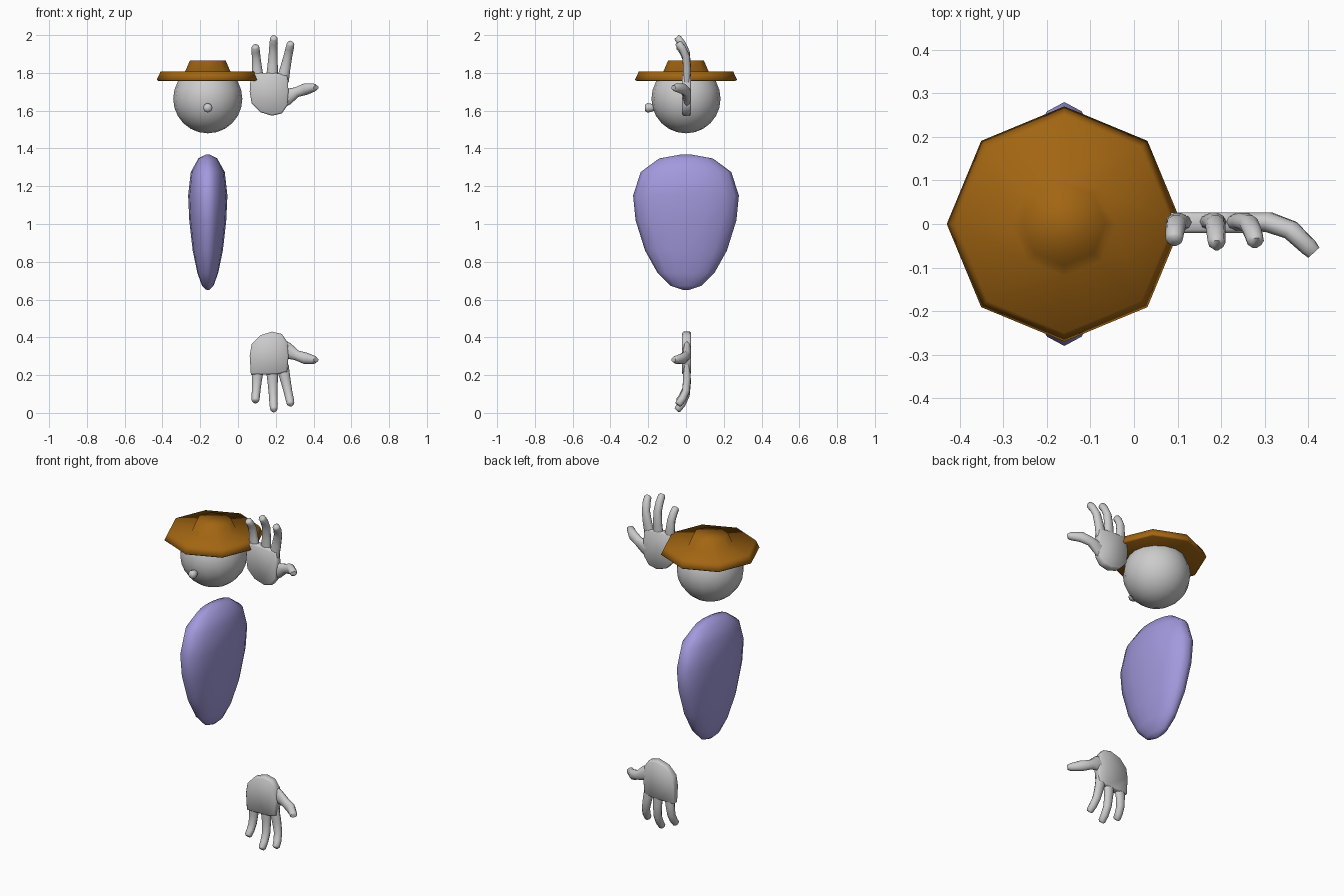
import bpy, bmesh, math
from mathutils import Vector

if "Cube" in bpy.data.objects:
    bpy.data.objects.remove(bpy.data.objects["Cube"])

CX = -0.16  # axis of head, hat and body


def loft(bm, rings):
    """Skin a list of equal-length point rings and cap both ends."""
    vs = [[bm.verts.new(p) for p in r] for r in rings]
    n = len(vs[0])
    for a, b in zip(vs, vs[1:]):
        for i in range(n):
            j = (i + 1) % n
            bm.faces.new((a[i], a[j], b[j], b[i]))
    bm.faces.new(vs[0][::-1])
    bm.faces.new(vs[-1])


def finish(name, bm, mat=None, angle=60):
    bmesh.ops.remove_doubles(bm, verts=bm.verts, dist=1e-5)
    bmesh.ops.recalc_face_normals(bm, faces=bm.faces)
    me = bpy.data.meshes.new(name)
    bm.to_mesh(me)
    bm.free()
    ob = bpy.data.objects.new(name, me)
    bpy.context.collection.objects.link(ob)
    if mat:
        me.materials.append(mat)
    bpy.ops.object.select_all(action='DESELECT')
    ob.select_set(True)
    bpy.context.view_layer.objects.active = ob
    bpy.ops.object.shade_smooth_by_angle(angle=math.radians(angle))
    return ob


def material(name, rgb):
    m = bpy.data.materials.new(name)
    m.diffuse_color = (*rgb, 1)
    m.use_nodes = True
    m.node_tree.nodes["Principled BSDF"].inputs["Base Color"].default_value = m.diffuse_color
    return m


def ellipse(rx, ry, z, n):
    return [(CX + rx * math.cos(2 * math.pi * i / n),
             ry * math.sin(2 * math.pi * i / n), z) for i in range(n)]


brown = material("hat_brown", (0.36, 0.13, 0.006))
violet = material("body_violet", (0.36, 0.32, 0.72))

# Hat: octagonal brim and crown
bm = bmesh.new()
loft(bm, [ellipse(r, r, z, 8) for r, z in
          [(0.262, 1.758), (0.27, 1.764), (0.25, 1.807), (0.12, 1.807), (0.095, 1.865)]])
finish("hat", bm, brown, 75)

# Head
bm = bmesh.new()
bmesh.ops.create_uvsphere(bm, u_segments=16, v_segments=12, radius=0.183)
bmesh.ops.translate(bm, verts=bm.verts, vec=(CX, 0, 1.663))
finish("head", bm)

# Nose: short stub with a rounded end
bm = bmesh.new()
loft(bm, [[(CX + r * math.cos(k * math.pi / 4), y, 1.615 + r * math.sin(k * math.pi / 4))
           for k in range(8)]
          for r, y in [(0.014, -0.165), (0.022, -0.185), (0.025, -0.205), (0.015, -0.218)]])
finish("nose", bm)

# Body: flattened egg, (half width x, half depth y, z)
bm = bmesh.new()
loft(bm, [ellipse(rx, ry, z, 16) for rx, ry, z in
          [(0.006, 0.012, 0.65), (0.03, 0.08, 0.672), (0.055, 0.15, 0.74), (0.08, 0.217, 0.86),
           (0.098, 0.267, 1.02), (0.104, 0.28, 1.15), (0.09, 0.24, 1.275), (0.05, 0.142, 1.347),
           (0.008, 0.02, 1.369)]])
finish("body", bm, violet)


def digit(bm, stations):
    """Sweep a rounded section along stations (x, y, z, half width, half thickness)."""
    pts = [Vector(s[:3]) for s in stations]
    rings = []
    for i, s in enumerate(stations):
        t = (pts[min(i + 1, len(pts) - 1)] - pts[max(i - 1, 0)]).normalized()
        side = t.cross(Vector((0, 1, 0))).normalized()
        deep = side.cross(t)
        rings.append([pts[i] + side * s[3] * math.cos(a) + deep * s[4] * math.sin(a)
                      for a in [k * math.pi / 5 for k in range(10)]])
    loft(bm, rings)


PALM = [(0.068, 1.80), (0.062, 1.70), (0.072, 1.64), (0.118, 1.592), (0.18, 1.573),
        (0.232, 1.585), (0.262, 1.628), (0.268, 1.70), (0.26, 1.785), (0.21, 1.798),
        (0.14, 1.80)]
# Fingers: base x, base z, tip x, tip z
FINGERS = [(0.105, 1.76, 0.092, 1.943), (0.18, 1.76, 0.19, 1.99), (0.235, 1.755, 0.28, 1.96)]
CURL = [(0, 0.004, 0.034, 0.02), (0.35, 0.006, 0.027, 0.021), (0.65, 0.0, 0.023, 0.021),
        (0.85, -0.022, 0.022, 0.021), (0.97, -0.043, 0.020, 0.02), (1, -0.049, 0.012, 0.016)]


def hand(name, flip):
    bm = bmesh.new()
    # Palm slab
    loft(bm, [[(0.165 + (x - 0.165) * s, y, 1.69 + (z - 1.69) * s) for x, z in PALM]
              for s, y in [(0.93, -0.021), (1, -0.013), (1, 0.02), (0.95, 0.026)]])
    # Three curled fingers
    for x0, z0, x1, z1 in FINGERS:
        digit(bm, [(x0 + (x1 - x0) * f, y * (z1 - z0) / 0.23, z0 + (z1 - z0) * f, w, t)
                   for f, y, w, t in CURL])
    # Thumb
    digit(bm, [(0.22, 0.004, 1.665, 0.058, 0.021), (0.265, 0.006, 1.675, 0.042, 0.022),
               (0.31, 0.004, 1.698, 0.027, 0.024), (0.36, -0.014, 1.715, 0.031, 0.023),
               (0.402, -0.054, 1.722, 0.022, 0.021), (0.413, -0.066, 1.722, 0.012, 0.018)])
    if flip:
        for v in bm.verts:
            v.co.z = 2.003 - v.co.z
    finish(name, bm)


hand("raised_hand", False)
hand("lowered_hand", True)
